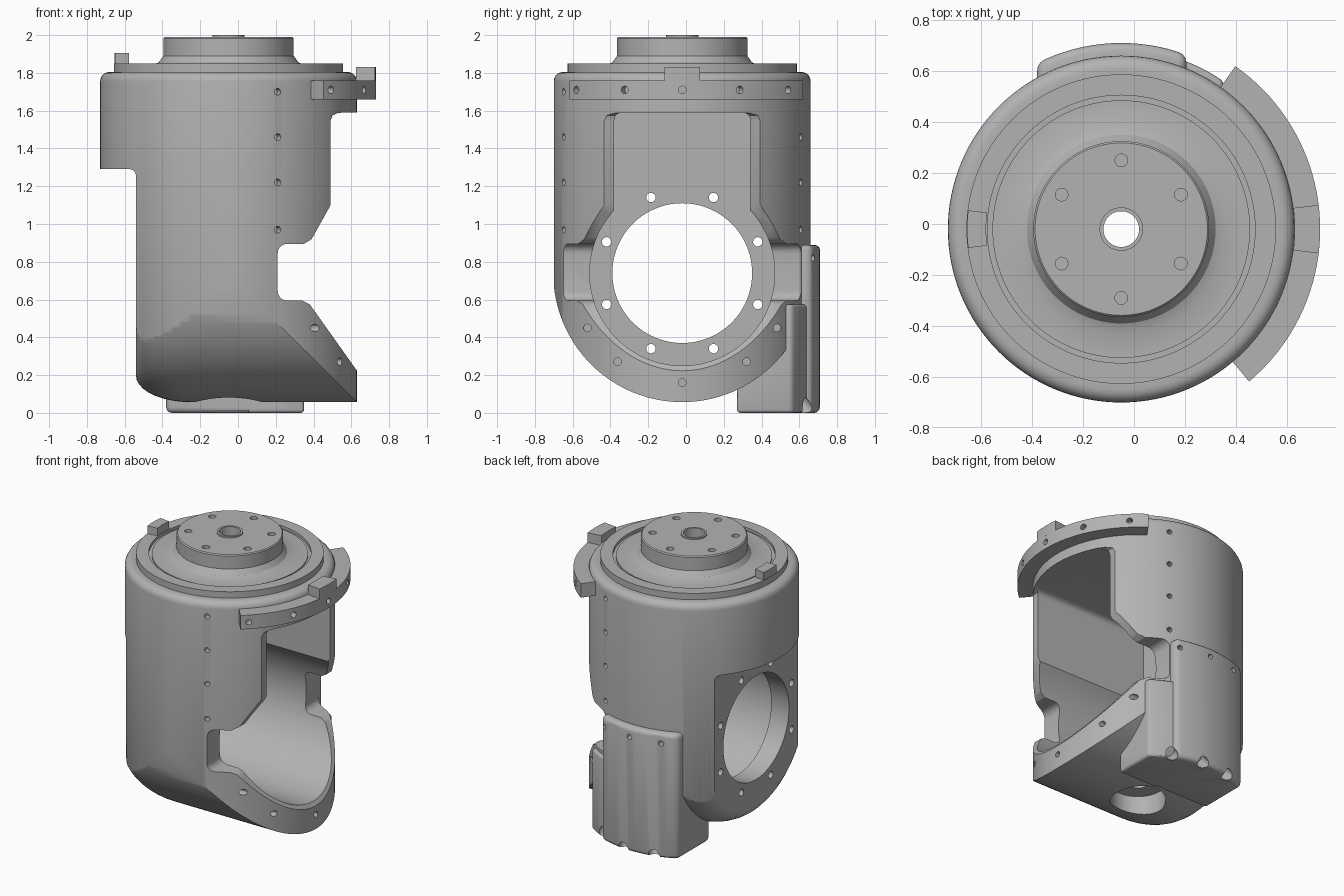
import bpy, bmesh
from math import sin, cos, radians, sqrt, acos, degrees
from mathutils import Vector, Matrix

CX, CY, BORE_Z, R = -0.05, -0.02, 0.74, 0.68

if "Cube" in bpy.data.objects:
    bpy.data.objects.remove(bpy.data.objects["Cube"])

grey = bpy.data.materials.new("cast_grey")
grey.use_nodes = True
colour = (0.45, 0.45, 0.45, 1)
grey.diffuse_color = colour
grey.node_tree.nodes["Principled BSDF"].inputs["Base Color"].default_value = colour


def make(name, bm):
    bmesh.ops.recalc_face_normals(bm, faces=bm.faces)
    mesh = bpy.data.meshes.new(name)
    bm.to_mesh(mesh)
    bm.free()
    mesh.materials.append(grey)
    obj = bpy.data.objects.new(name, mesh)
    bpy.context.collection.objects.link(obj)
    return obj


def loft(name, rings):
    """Skin closed rings of points and cap both ends."""
    bm = bmesh.new()
    loops = [[bm.verts.new(p) for p in ring] for ring in rings]
    n = len(loops[0])
    for a, b in zip(loops, loops[1:]):
        for i in range(n):
            j = (i + 1) % n
            bm.faces.new((a[i], a[j], b[j], b[i]))
    bm.faces.new(loops[0])
    bm.faces.new(loops[-1])
    return make(name, bm)


def prism(name, pts, axis, lo, hi):
    place = {"x": lambda a, b, t: (t, a, b),
             "y": lambda a, b, t: (a, t, b),
             "z": lambda a, b, t: (a, b, t)}[axis]
    return loft(name, [[place(a, b, t) for a, b in pts] for t in (lo, hi)])


def arc(cx, cy, r, a0, a1, n):
    angles = [radians(a0 + (a1 - a0) * i / n) for i in range(n + 1)]
    return [(cx + r * cos(a), cy + r * sin(a)) for a in angles]


def sector(name, r0, r1, a0, a1, z0, z1, n):
    pts = arc(CX, CY, r1, a0, a1, n) + arc(CX, CY, r0, a1, a0, n)
    return prism(name, pts, "z", z0, z1)


def rods(name, items, sides=24):
    """Cylinders given as (centre, direction, radius, length)."""
    bm = bmesh.new()
    for p, d, r, length in items:
        m = Matrix.Translation(p) @ Vector(d).to_track_quat("Z", "Y").to_matrix().to_4x4()
        bmesh.ops.create_cone(bm, cap_ends=True, segments=sides, radius1=r,
                              radius2=r, depth=length, matrix=m)
    return make(name, bm)


def apply(obj, mod):
    bpy.context.view_layer.objects.active = obj
    bpy.ops.object.modifier_apply(modifier=mod.name)


def boolean(obj, tool, operation="DIFFERENCE"):
    mod = obj.modifiers.new("boolean", "BOOLEAN")
    mod.operation, mod.object, mod.solver = operation, tool, "EXACT"
    apply(obj, mod)
    bpy.data.objects.remove(tool)


def soften(obj, width):
    mod = obj.modifiers.new("bevel", "BEVEL")
    mod.width, mod.segments, mod.limit_method = width, 3, "ANGLE"
    apply(obj, mod)


def polar(angle, r, z):
    a = radians(angle)
    return (CX + r * cos(a), CY + r * sin(a), z)


def radial(angle, z=0):
    return (cos(radians(angle)), sin(radians(angle)), z)


# Turned housing with stepped top and hub
profile = [(R, -0.1)] + arc(R - 0.05, 1.755, 0.05, 0, 90, 5)
profile += [(0.607, 1.805), (0.607, 1.85), (0.525, 1.85), (0.525, 1.83), (0.505, 1.83),
            (0.505, 1.84), (0.41, 1.84), (0.37, 1.855), (0.345, 1.89), (0.345, 1.983),
            (0.338, 1.99), (0.085, 1.99), (0.085, 2.0)]
housing = loft("housing", [[polar(360 * k / 128, r, z)[:2] + (z,) for k in range(128)]
                           for r, z in profile])

# Rounded underside about the cross axis
stations = [(-0.9, 0.53), (-0.545, 0.53)]
stations += [(-0.25 - 0.29 * cos(radians(t)), 0.543 + 0.14 * sin(radians(t)))
             for t in range(0, 91, 10)]
stations += [(0.9, 0.683)]
boolean(housing, loft("limit", [
    [(x, y, z) for y, z in [(CY + r, 2.2), (CY + r, 1.4)] + arc(CY, BORE_Z, r, 0, -180, 64)
     + [(CY - r, 1.4), (CY - r, 2.2)]] for x, r in stations]), "INTERSECT")


# Rear mounting pad, a tall part and a lower side part
def pad(name, x0, x1, r, top):
    a0, a1 = (degrees(acos((x - CX) / r)) for x in (x1, x0))
    obj = prism(name, [(x0, 0.27), (x1, 0.27)] + arc(CX, CY, r, a0, a1, 16), "z", 0, top)
    soften(obj, 0.03)
    return obj


boolean(housing, pad("pad", -0.38, 0.205, 0.73, 0.89), "UNION")
boolean(housing, pad("pad_side", 0.05, 0.35, 0.705, 0.575), "UNION")

# Flat flange side
boolean(housing, prism("flat_cut", [(-0.54, -0.2), (-0.54, 1.26), (-0.55, 1.282),
                                    (-0.57, 1.29), (-1, 1.29), (-1, -0.2)], "y", -1, 1))

# Deep pocket open to one side: round below, square above
half, pr = 0.36, 0.49
a = degrees(acos(half / pr))
pocket = arc(CY, BORE_Z, pr, a, -180 - a, 72)
pocket += arc(CY - half + 0.04, 1.55, 0.04, 180, 90, 5)
pocket += arc(CY + half - 0.04, 1.55, 0.04, 90, 0, 5)
boolean(housing, prism("pocket_cut", pocket, "x", -0.40, 1))

# Side relief that shapes the pocket lips and the wall slots
relief = [(0.9, 1.588), (0.53, 1.588), (0.50, 1.575), (0.49, 1.545), (0.49, 1.10),
          (0.39, 0.92), (0.35, 0.895)]
relief += arc(0.26, 0.845, 0.05, 90, 180, 5) + arc(0.26, 0.645, 0.05, 180, 270, 5)
relief += [(0.34, 0.595), (0.38, 0.575), (0.632, 0.22), (0.9, 0.22)]
boolean(housing, prism("relief_cut", relief, "y", -1, 1))

# Main bore, spindle hole and underside recess
boolean(housing, rods("bore_cut", [((-0.5, CY, BORE_Z), (1, 0, 0), 0.37, 0.9)], 96))
boolean(housing, rods("recess_cut", [((CX, CY, 0), (0, 0, 1), 0.18, 0.4)], 48))
boolean(housing, rods("spindle_cut", [((CX, CY, 1), (0, 0, 1), 0.07, 3)], 48))

# Bolt holes in flange, hub, rim and walls
holes = []
for k in range(8):
    t = radians(22.5 + 45 * k)
    holes.append(((-0.5, CY + 0.433 * cos(t), BORE_Z + 0.433 * sin(t)), (1, 0, 0), 0.025, 0.3))
for k in range(6):
    holes.append((polar(30 + 60 * k, 0.27, 1.99), (0, 0, 1), 0.025, 0.12))
for t in (-150, -126, -90, -54, -30):
    y, z = 0.58 * cos(radians(t)), 0.58 * sin(radians(t))
    holes.append(((CX + sqrt(R * R - y * y), CY + y, BORE_Z + z), (1, 0, 0), 0.02, 0.1))
for side in (-67.5, 67.5):
    for z in (1.7, 1.46, 1.22, 0.97):
        holes.append((polar(side, R, z), radial(side), 0.018, 0.1))
for t in (72, 90, 108):
    holes.append((polar(t, 0.73, 0.82), radial(t), 0.018, 0.1))
    holes.append((polar(t - 4, 0.70, 0.03), radial(t - 4, -1), 0.04, 0.18))
boolean(housing, rods("hole_cut", holes, 16))

# Curved sensor bracket with its raised tab
bracket = sector("curved_bracket", 0.67, 0.78, -50, 55, 1.66, 1.76, 40)
boolean(bracket, rods("bracket_cut", [(polar(t, 0.78, 1.71), radial(t), 0.02, 0.1)
                                      for t in (-46, -23, 0, 23, 46)], 16))
bracket_tab = sector("bracket_tab", 0.68, 0.78, -7, 7, 1.755, 1.83, 6)

# Stop block on the top ring
stop_block = sector("stop_block", 0.53, 0.605, 173, 187, 1.84, 1.905, 6)

for obj in (housing, bracket, bracket_tab, stop_block):
    bpy.ops.object.select_all(action="DESELECT")
    obj.select_set(True)
    bpy.context.view_layer.objects.active = obj
    bpy.ops.object.shade_smooth_by_angle(angle=radians(30))
